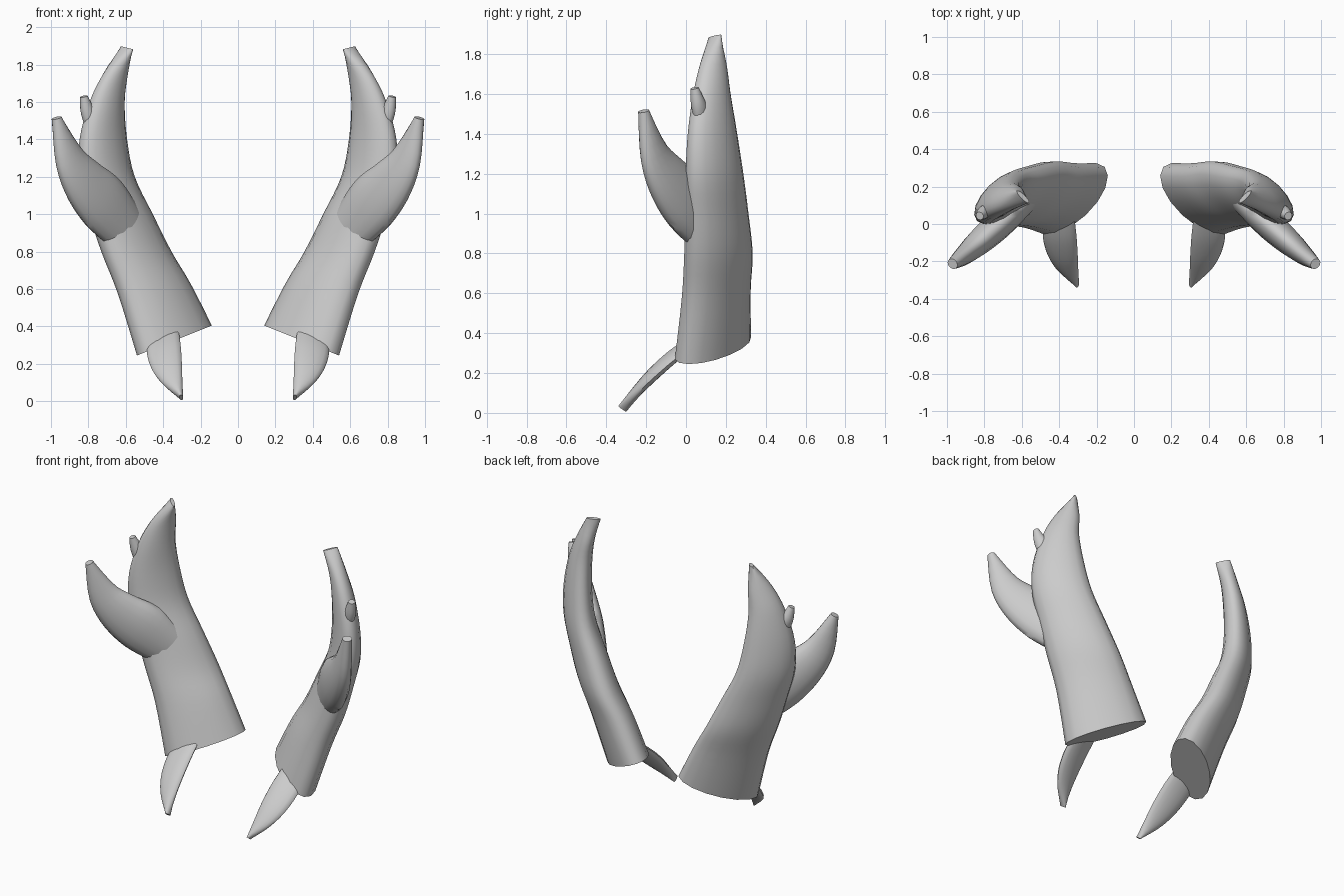
import bpy, bmesh, math
from mathutils import Vector

if "Cube" in bpy.data.objects:
    bpy.data.objects.remove(bpy.data.objects["Cube"])

SIDES = 16


def spline(rows, steps=4):
    """Catmull-Rom interpolation through rows of numbers."""
    out = []
    for i in range(len(rows) - 1):
        p0, p1 = rows[max(i - 1, 0)], rows[i]
        p2, p3 = rows[i + 1], rows[min(i + 2, len(rows) - 1)]
        for s in range(steps):
            t = s / steps
            out.append([0.5 * (2 * b + (c - a) * t + (2 * a - 5 * b + 4 * c - d) * t * t
                               + (3 * b - a - 3 * c + d) * t ** 3)
                        for a, b, c, d in zip(p0, p1, p2, p3)])
    out.append(list(rows[-1]))
    return out


def loft(name, rings):
    """Skin elliptical rings (centre, half axis U, half axis V), cap and mirror."""
    bm = bmesh.new()
    loops = []
    for c, u, v in rings:
        loops.append([bm.verts.new(c + u * math.cos(k * math.tau / SIDES)
                                   + v * math.sin(k * math.tau / SIDES))
                      for k in range(SIDES)])
    for a, b in zip(loops, loops[1:]):
        for k in range(SIDES):
            j = (k + 1) % SIDES
            bm.faces.new((a[k], a[j], b[j], b[k]))
    bm.faces.new(loops[0])
    bm.faces.new(loops[-1])
    bmesh.ops.recalc_face_normals(bm, faces=bm.faces[:])
    me = bpy.data.meshes.new(name)
    bm.to_mesh(me)
    bm.free()
    ob = bpy.data.objects.new(name, me)
    bpy.context.collection.objects.link(ob)
    ob.modifiers.new("Mirror", 'MIRROR').use_mirror_merge = False
    bpy.ops.object.select_all(action='DESELECT')
    ob.select_set(True)
    bpy.context.view_layer.objects.active = ob
    bpy.ops.object.shade_smooth_by_angle(angle=math.radians(45))
    return ob


def tine(name, rows, fixed):
    """Flattened horn: rows of x, y, z, half width, half size along the fixed axis."""
    rows = spline(rows)
    pts = [Vector(r[:3]) for r in rows]
    fixed = Vector(fixed).normalized()
    rings = []
    for i, r in enumerate(rows):
        t = pts[min(i + 1, len(pts) - 1)] - pts[max(i - 1, 0)]
        rings.append((pts[i], t.cross(fixed).normalized() * r[3], fixed * r[4]))
    loft(name, rings)


# Main beam: x, y, z, half width, half thickness, turn in degrees, tilt
beam = [
    (0.34, 0.135, 0.325, 0.25, 0.12, 43, 0.40),
    (0.447, 0.152, 0.60, 0.232, 0.12, 40, 0.15),
    (0.543, 0.163, 0.80, 0.227, 0.118, 41, 0.0),
    (0.625, 0.155, 1.00, 0.207, 0.108, 42, 0.0),
    (0.70, 0.143, 1.20, 0.185, 0.095, 44, 0.0),
    (0.72, 0.133, 1.40, 0.158, 0.083, 44, 0.0),
    (0.70, 0.13, 1.60, 0.115, 0.07, 45, 0.0),
    (0.655, 0.137, 1.75, 0.078, 0.055, 45, 0.0),
    (0.593, 0.145, 1.89, 0.012, 0.045, 45, -0.25),
]
rings = []
for x, y, z, a, b, ang, tilt in spline(beam):
    c, s = math.cos(math.radians(ang)), math.sin(math.radians(ang))
    rings.append((Vector((x, y, z)),
                  Vector((-c, s, c * tilt)) * a,
                  Vector((s, c, -s * tilt)) * b))
loft("antler_beam", rings)

# Large outer tine
tine("large_tine", [
    (0.61, 0.10, 0.93, 0.14, 0.07),
    (0.72, 0.00, 1.06, 0.165, 0.078),
    (0.82, -0.09, 1.17, 0.14, 0.07),
    (0.90, -0.16, 1.30, 0.095, 0.052),
    (0.97, -0.213, 1.515, 0.025, 0.03),
], (0.64, 0.77, 0))

# Small upper tine
tine("small_tine", [
    (0.765, 0.085, 1.48, 0.06, 0.035),
    (0.803, 0.062, 1.55, 0.042, 0.035),
    (0.825, 0.043, 1.63, 0.02, 0.022),
], (0.64, 0.77, 0))

# Brow spike curving down and forward
tine("brow_spike", [
    (0.40, 0.03, 0.355, 0.025, 0.085),
    (0.397, -0.07, 0.28, 0.03, 0.093),
    (0.38, -0.17, 0.19, 0.03, 0.082),
    (0.35, -0.25, 0.105, 0.026, 0.054),
    (0.303, -0.32, 0.02, 0.025, 0.01),
], (0.97, 0, -0.25))
